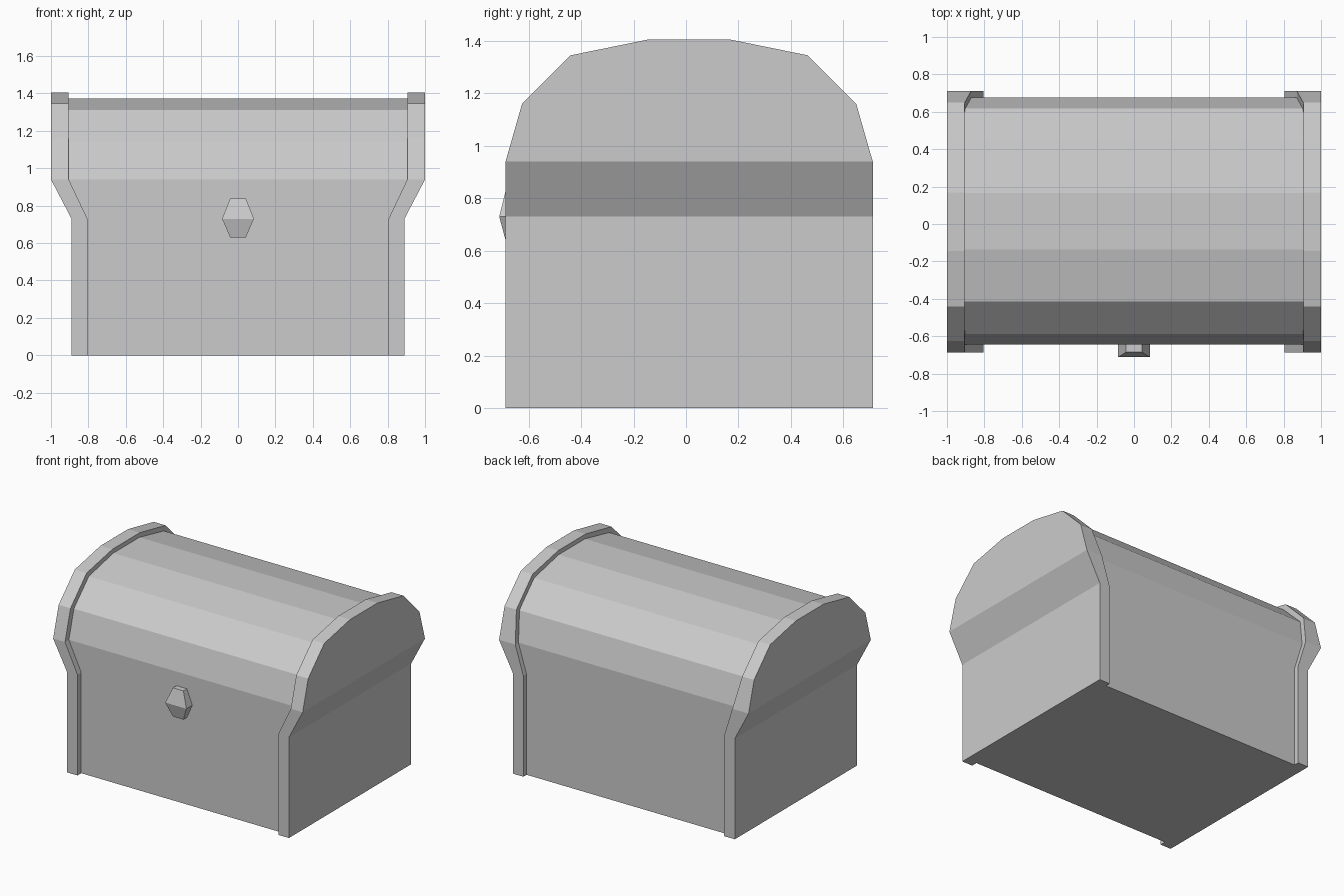
import bpy
import bmesh

cube = bpy.data.objects.get("Cube")
if cube:
    bpy.data.objects.remove(cube, do_unlink=True)

grey = bpy.data.materials.new("plain grey")
grey.use_nodes = True
colour = (0.6, 0.6, 0.6, 1.0)
grey.diffuse_color = colour
grey.node_tree.nodes["Principled BSDF"].inputs["Base Color"].default_value = colour

MID_Y = 0.012  # the chest sits slightly back to leave room for the latch


def stack(name, rings):
    """Join four-cornered rings, listed from bottom to top, into a closed solid."""
    bm = bmesh.new()
    loops = [[bm.verts.new(p) for p in ring] for ring in rings]
    bm.faces.new(loops[0])
    bm.faces.new(loops[-1])
    for low, high in zip(loops, loops[1:]):
        for i in range(4):
            j = (i + 1) % 4
            bm.faces.new((low[i], low[j], high[j], high[i]))
    bmesh.ops.recalc_face_normals(bm, faces=bm.faces)
    mesh = bpy.data.meshes.new(name)
    bm.to_mesh(mesh)
    bm.free()
    mesh.materials.append(grey)
    obj = bpy.data.objects.new(name, mesh)
    bpy.context.collection.objects.link(obj)
    return obj


def ring(z, x0, x1, y0, y1):
    return [(x0, y0, z), (x1, y0, z), (x1, y1, z), (x0, y1, z)]


# End panels: height, half depth, inner x, outer x
panel = [
    (0.0, 0.70, 0.805, 0.89),
    (0.73, 0.70, 0.805, 0.89),
    (0.94, 0.70, 0.905, 1.0),
    (1.16, 0.637, 0.905, 1.0),
    (1.345, 0.452, 0.905, 1.0),
    (1.405, 0.157, 0.905, 1.0),
]
for side, label in ((1, "left"), (-1, "right")):
    rings = [ring(z, side * a, side * b, MID_Y - h, MID_Y + h)
             for z, h, a, b in panel]
    # Back inner corner at the lid line leans inward
    x, y, z = rings[2][3]
    rings[2][3] = (side * 0.87, y, z)
    stack(label + "_end_panel", rings)

# Chest body with faceted lid, its ends buried in the panels
body = [
    (0.0, 0.66, 0.85),
    (0.73, 0.66, 0.85),
    (0.94, 0.66, 0.95),
    (1.143, 0.602, 0.95),
    (1.312, 0.43, 0.95),
    (1.373, 0.15, 0.95),
]
stack("chest_body", [ring(z, -w, w, MID_Y + 0.003 - h, MID_Y + 0.003 + h)
                     for z, h, w in body])

# Faceted latch on the front
latch = [(0.63, 0.042, -0.685), (0.73, 0.085, -0.712), (0.838, 0.042, -0.685)]
stack("front_latch", [ring(z, -w, w, y, -0.63) for z, w, y in latch])
